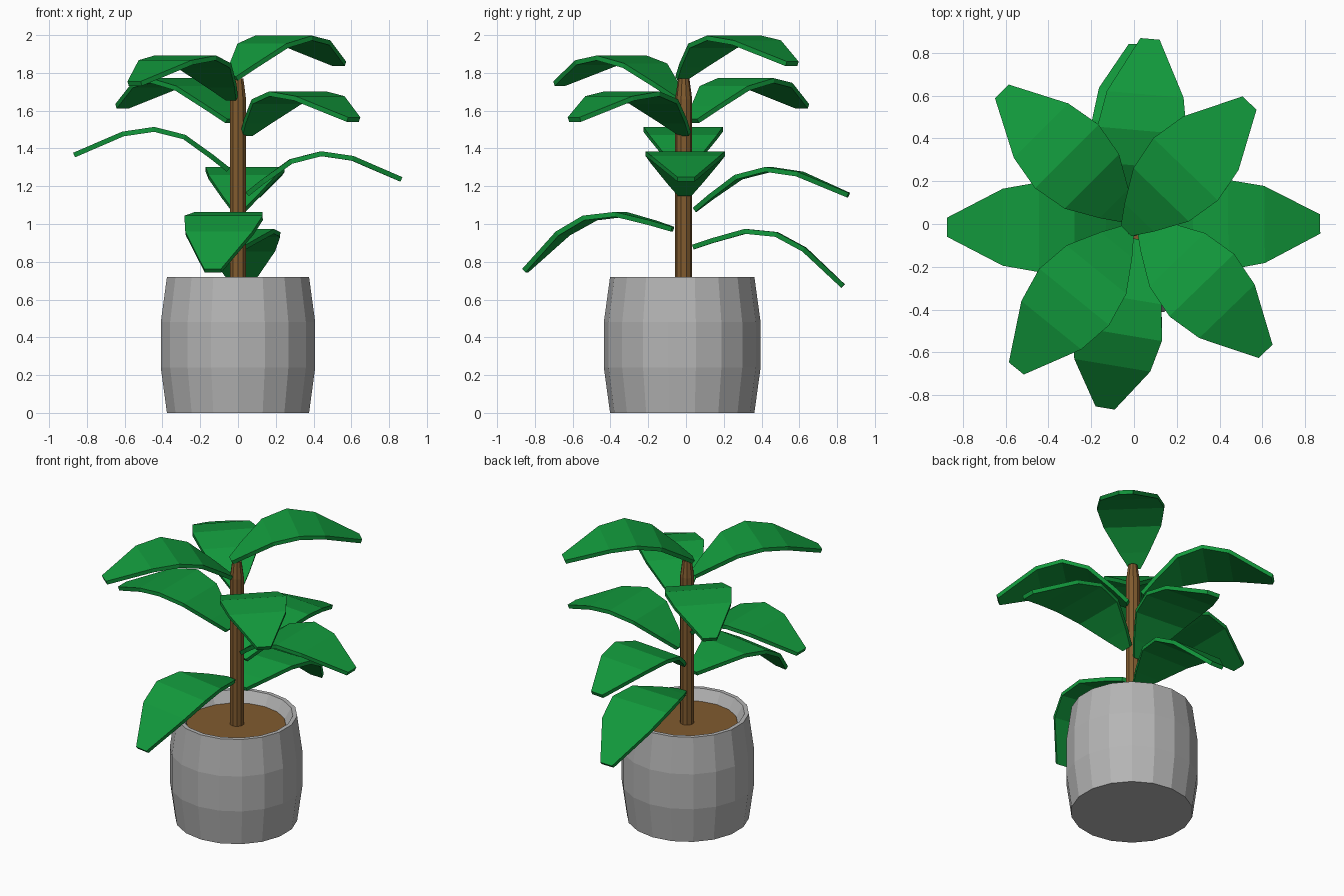
import bpy, bmesh, math
from mathutils import Vector

if "Cube" in bpy.data.objects:
    bpy.data.objects.remove(bpy.data.objects["Cube"])


def material(name, rgb):
    m = bpy.data.materials.new(name)
    m.diffuse_color = (*rgb, 1)
    m.use_nodes = True
    m.node_tree.nodes["Principled BSDF"].inputs["Base Color"].default_value = m.diffuse_color
    return m


GREY = material("pot grey", (0.46, 0.46, 0.46))
BROWN = material("earth brown", (0.22, 0.105, 0.028))
GREEN = material("leaf green", (0.006, 0.32, 0.045))


def finish(name, bm, mat):
    bmesh.ops.recalc_face_normals(bm, faces=bm.faces)
    me = bpy.data.meshes.new(name)
    bm.to_mesh(me)
    bm.free()
    me.materials.append(mat)
    ob = bpy.data.objects.new(name, me)
    bpy.context.collection.objects.link(ob)
    return ob


def lathe(name, profile, sides, mat, centre):
    """Stack of rings (radius, z), capped at both ends; one corner points to -y."""
    bm = bmesh.new()
    rings = []
    for r, z in profile:
        ring = []
        for i in range(sides):
            a = -math.pi / 2 + 2 * math.pi * i / sides
            ring.append(bm.verts.new((centre[0] + r * math.cos(a),
                                      centre[1] + r * math.sin(a), z)))
        rings.append(ring)
    for a, b in zip(rings, rings[1:]):
        for i in range(sides):
            j = (i + 1) % sides
            bm.faces.new((a[i], a[j], b[j], b[i]))
    bm.faces.new(rings[0])
    bm.faces.new(rings[-1])
    return finish(name, bm, mat)


# Pot: barrel with a thin rim and sloping inner wall
lathe("pot", [(0.382, 0), (0.415, 0.24), (0.415, 0.48), (0.382, 0.72),
              (0.355, 0.72), (0.305, 0.63)], 18, GREY, (0, -0.02))
# Soil disc
lathe("soil", [(0.308, 0.632), (0.312, 0.65)], 18, BROWN, (0, -0.02))
# Stem with tapered top
lathe("stem", [(0.045, 0.6), (0.045, 1.66), (0.03, 1.77)], 10, BROWN, (0, -0.012))

# Leaf stations: distance from base, height, half width
LEAF = [(0.0, 0.0, 0.035), (0.087, 0.069, 0.095), (0.235, 0.175, 0.18),
        (0.40, 0.217, 0.21), (0.57, 0.192, 0.18), (0.83, 0.08, 0.045)]
THICK = 0.026


def leaf(name, tip, azimuth, base_z, pitch=0):
    """Arched flat-section leaf, placed by its tip in plan and its base height."""
    az, p = math.radians(azimuth), math.radians(pitch)
    d = Vector((math.cos(az), math.sin(az), 0))
    side = Vector((-d.y, d.x, 0))
    pts = [(u * math.cos(p) - h * math.sin(p), u * math.sin(p) + h * math.cos(p), w)
           for u, h, w in LEAF]
    base = Vector((tip[0], tip[1], base_z)) - d * pts[-1][0]
    bm = bmesh.new()
    rings = []
    for i, (u, h, w) in enumerate(pts):
        a, b = pts[max(i - 1, 0)], pts[min(i + 1, len(pts) - 1)]
        t = (d * (b[0] - a[0]) + Vector((0, 0, b[1] - a[1]))).normalized()
        n = t.cross(side)                      # local up
        c = base + d * u + Vector((0, 0, h))
        low = c - n * THICK
        rings.append([bm.verts.new(v) for v in
                      (c - side * w, c + side * w, low + side * w, low - side * w)])
    for a, b in zip(rings, rings[1:]):
        for i in range(4):
            j = (i + 1) % 4
            bm.faces.new((a[i], a[j], b[j], b[i]))
    bm.faces.new(rings[0])
    bm.faces.new(rings[-1])
    return finish(name, bm, GREEN)


# Leaves, from the top of the stem down
leaf("leaf_top_back_right", (0.54, 0.565), 46, 1.78)
leaf("leaf_top_front_left", (-0.55, -0.675), 231, 1.675)
leaf("leaf_upper_back_left", (-0.618, 0.62), 135, 1.555)
leaf("leaf_upper_front_right", (0.615, -0.595), -46, 1.485)
leaf("leaf_middle_left", (-0.873, -0.015), 180, 1.297)
leaf("leaf_middle_right", (0.87, 0.0), 0.5, 1.168)
leaf("leaf_middle_back", (0.075, 0.865), 85, 1.085)
leaf("leaf_low_front", (-0.135, -0.86), 260.5, 0.985, -21)
leaf("leaf_low_back", (0.02, 0.84), 89, 0.89, -20)
